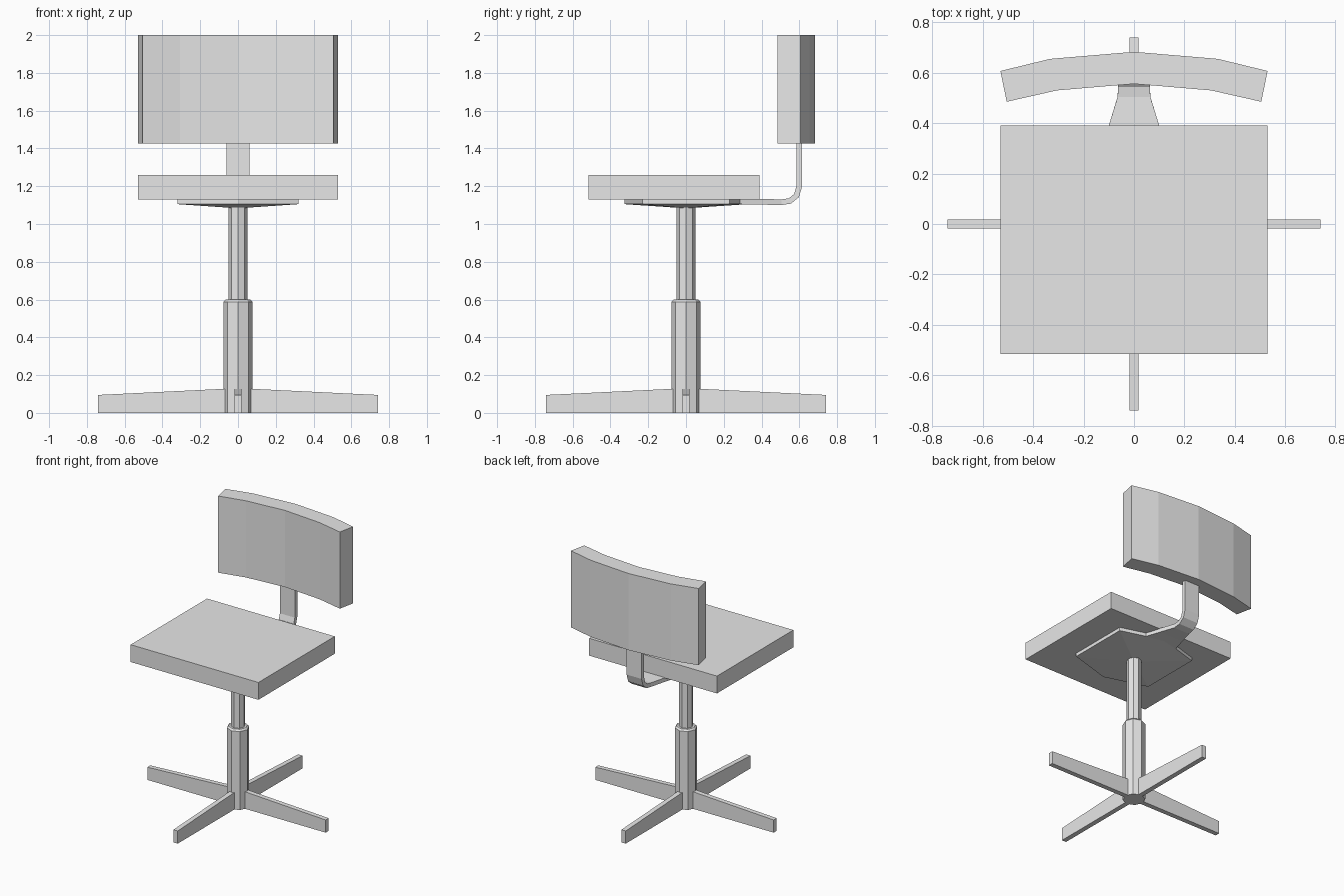
import bpy
import bmesh
from math import cos, sin, pi, hypot

# Remove the default cube only
cube = bpy.data.objects.get("Cube")
if cube:
    bpy.data.objects.remove(cube, do_unlink=True)

grey = bpy.data.materials.new("plain grey")
grey.use_nodes = True
grey.diffuse_color = (0.8, 0.8, 0.8, 1)
grey.node_tree.nodes["Principled BSDF"].inputs["Base Color"].default_value = (0.8, 0.8, 0.8, 1)


def loft(name, rings):
    """Join equal rings of points into a capped, flat-shaded solid."""
    bm = bmesh.new()
    loops = [[bm.verts.new(p) for p in ring] for ring in rings]
    n = len(loops[0])
    for a, b in zip(loops, loops[1:]):
        for i in range(n):
            j = (i + 1) % n
            bm.faces.new((a[i], a[j], b[j], b[i]))
    bm.faces.new(loops[0][::-1])
    bm.faces.new(loops[-1])
    bmesh.ops.recalc_face_normals(bm, faces=bm.faces[:])
    mesh = bpy.data.meshes.new(name)
    bm.to_mesh(mesh)
    bm.free()
    mesh.materials.append(grey)
    obj = bpy.data.objects.new(name, mesh)
    bpy.context.collection.objects.link(obj)
    return obj


def prism(name, outline, z0, z1):
    return loft(name, [[(x, y, z) for x, y in outline] for z in (z0, z1)])


def turned(name, profile, sides=8):
    return loft(name, [[(r * cos(2 * pi * i / sides), r * sin(2 * pi * i / sides), z)
                        for i in range(sides)] for r, z in profile])


# Seat cushion
prism("seat", [(-0.53, -0.515), (0.53, -0.515), (0.53, 0.39), (-0.53, 0.39)], 1.13, 1.26)

# Curved backrest, mirrored from half outlines
back_half = [(0, 0.683), (0.333, 0.655), (0.53, 0.607)]
front_half = [(0.505, 0.485), (0.306, 0.53), (0, 0.556)]
half = back_half + front_half
prism("backrest", half + [(-x, y) for x, y in half[-2:0:-1]], 1.425, 2.0)

# Six-sided support plate with a shallow pointed underside
hexagon = [(0, -0.325), (0.32, -0.23), (0.32, 0.23), (0, 0.325), (-0.32, 0.23), (-0.32, -0.23)]
plate = prism("seat_plate", hexagon, 1.105, 1.132)
bm = bmesh.new()
bm.from_mesh(plate.data)
bm.faces.ensure_lookup_table()
underside = min(bm.faces, key=lambda f: f.calc_center_median().z)
tip = bmesh.ops.poke(bm, faces=[underside])["verts"][0]
tip.co.z = 1.083
bm.to_mesh(plate.data)
bm.free()

# Bent flat arm joining plate and backrest: (half width, y, z) along its middle
path = [(0.137, 0.27, 1.12), (0.1, 0.39, 1.118), (0.065, 0.505, 1.115), (0.063, 0.55, 1.122),
        (0.062, 0.585, 1.15), (0.062, 0.6, 1.2), (0.062, 0.6, 1.45)]
rings = []
for i, (w, y, z) in enumerate(path):
    before, after = path[max(i - 1, 0)], path[min(i + 1, len(path) - 1)]
    dy, dz = after[1] - before[1], after[2] - before[2]
    length = hypot(dy, dz)
    ny, nz = -dz / length * 0.015, dy / length * 0.015
    rings.append([(-w, y - ny, z - nz), (w, y - ny, z - nz), (w, y + ny, z + nz), (-w, y + ny, z + nz)])
loft("back_arm", rings)

# Eight-sided column in two stages
turned("upper_column", [(0.05, 0.5), (0.05, 1.1)])
turned("lower_column", [(0.077, 0.0), (0.077, 0.588), (0.066, 0.6)])

# Four tapering feet
for k, side in enumerate(("left", "back", "right", "front")):
    foot = loft(side + "_foot", [[(x, -0.018, 0), (x, 0.018, 0), (x, 0.018, top), (x, -0.018, top)]
                                 for x, top in ((0.02, 0.13), (0.74, 0.095))])
    foot.rotation_euler.z = k * pi / 2
